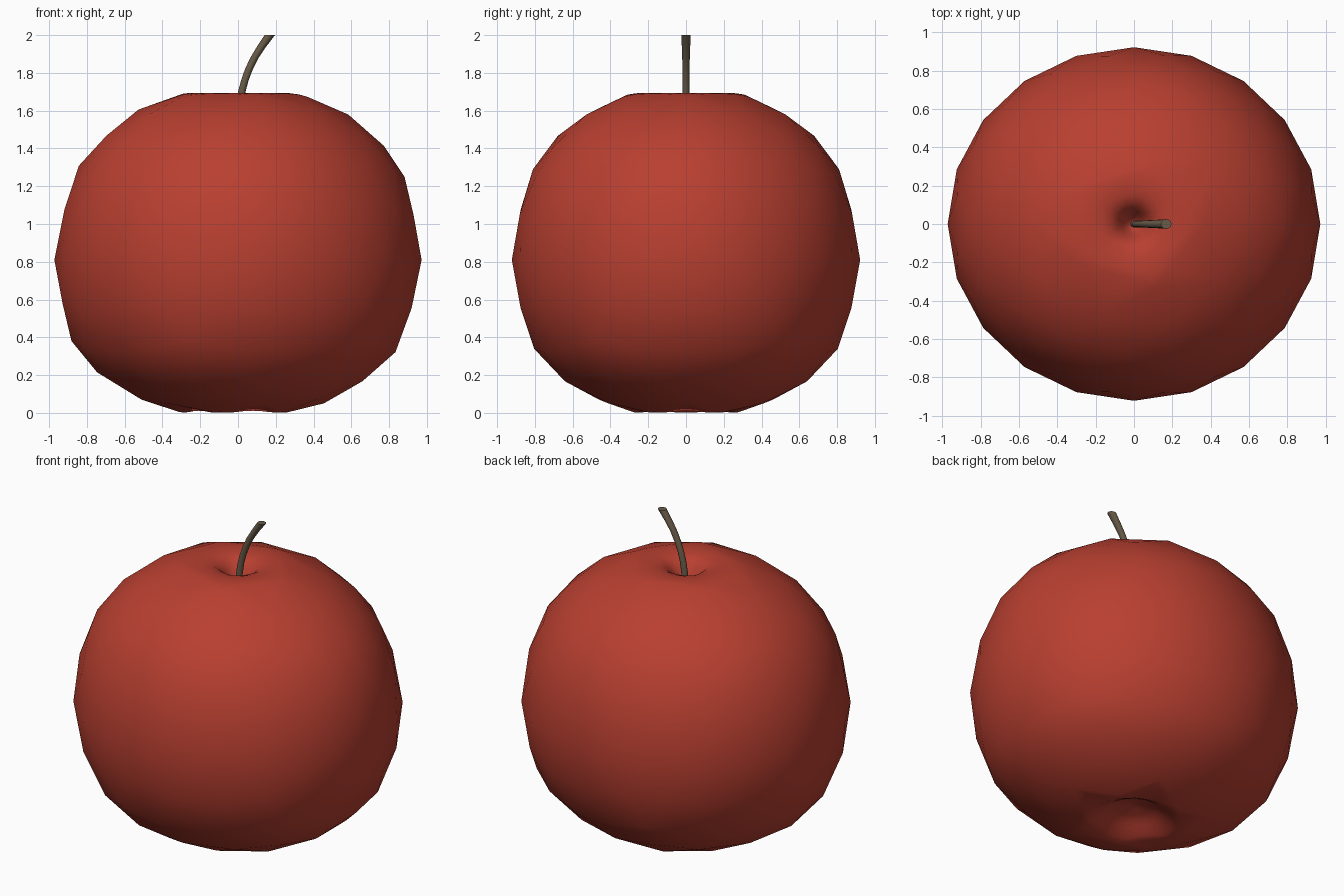
import bpy, bmesh, math

if "Cube" in bpy.data.objects:
    bpy.data.objects.remove(bpy.data.objects["Cube"])


def finish(name, bm, colour, angle):
    mesh = bpy.data.meshes.new(name)
    bmesh.ops.recalc_face_normals(bm, faces=bm.faces)
    bm.to_mesh(mesh)
    bm.free()
    obj = bpy.data.objects.new(name, mesh)
    bpy.context.collection.objects.link(obj)
    mat = bpy.data.materials.new(name + "_colour")
    mat.diffuse_color = (*colour, 1)
    mat.use_nodes = True
    mat.node_tree.nodes["Principled BSDF"].inputs["Base Color"].default_value = mat.diffuse_color
    mesh.materials.append(mat)
    bpy.ops.object.select_all(action='DESELECT')
    obj.select_set(True)
    bpy.context.view_layer.objects.active = obj
    bpy.ops.object.shade_smooth_by_angle(angle=math.radians(angle))
    return obj


# Apple profile: angle from the top pole, radius, height
PROFILE = [(0, 0, 1.52), (2, .04, 1.55), (4, .075, 1.62), (6, .12, 1.672),
           (8, .18, 1.69), (10.6, .26, 1.695), (13.2, .34, 1.685),
           (15.9, .42, 1.66), (31.7, .60, 1.58), (47.6, .783, 1.43),
           (63.4, .907, 1.25), (79, .985, .99), (90, 1, .81),
           (101, .985, .64), (116.6, .907, .38), (132.4, .755, .20),
           (148.3, .525, .07), (164.1, .35, .01), (167, .29, .0),
           (170, .22, .03), (174, .13, .085), (180, 0, .12)]


def profile(t):
    for (a, r0, z0), (b, r1, z1) in zip(PROFILE, PROFILE[1:]):
        if t <= b:
            f = (t - a) / (b - a)
            return r0 + (r1 - r0) * f, z0 + (z1 - z0) * f
    return PROFILE[-1][1:]


def polar(v):
    return math.degrees(math.atan2(math.hypot(v.co.x, v.co.y), v.co.z))


# Apple body: icosphere with finer poles, reshaped by the profile
bm = bmesh.new()
bmesh.ops.create_icosphere(bm, subdivisions=3, radius=1)
caps = [e for e in bm.edges
        if all(polar(v) < 20 for v in e.verts) or all(polar(v) > 160 for v in e.verts)]
bmesh.ops.subdivide_edges(bm, edges=caps, cuts=7, use_grid_fill=True)
bmesh.ops.triangulate(bm, faces=[f for f in bm.faces if len(f.verts) > 3])
for v in bm.verts:
    r, z = profile(polar(v))
    a = math.atan2(v.co.y, v.co.x)
    v.co = (.972 * r * math.cos(a), .922 * r * math.sin(a), z)
finish("apple_body", bm, (.48, .05, .03), 180)

# Stem: stacked level rings along a bent path (x, z, radius)
PATH = [(0, 1.50, .018), (.008, 1.62, .018), (.020, 1.70, .018), (.036, 1.76, .018),
        (.058, 1.82, .019), (.087, 1.88, .020), (.122, 1.935, .022), (.168, 2.0, .025)]
N = 12
bm = bmesh.new()
rings = [[bm.verts.new((x + 1.1 * r * math.cos(2 * math.pi * i / N),
                        r * math.sin(2 * math.pi * i / N), z)) for i in range(N)]
         for x, z, r in PATH]
for lo, hi in zip(rings, rings[1:]):
    for i in range(N):
        j = (i + 1) % N
        bm.faces.new((lo[i], lo[j], hi[j], hi[i]))
bm.faces.new(rings[0][::-1])
bm.faces.new(rings[-1])
finish("stem", bm, (.14, .105, .065), 40)
